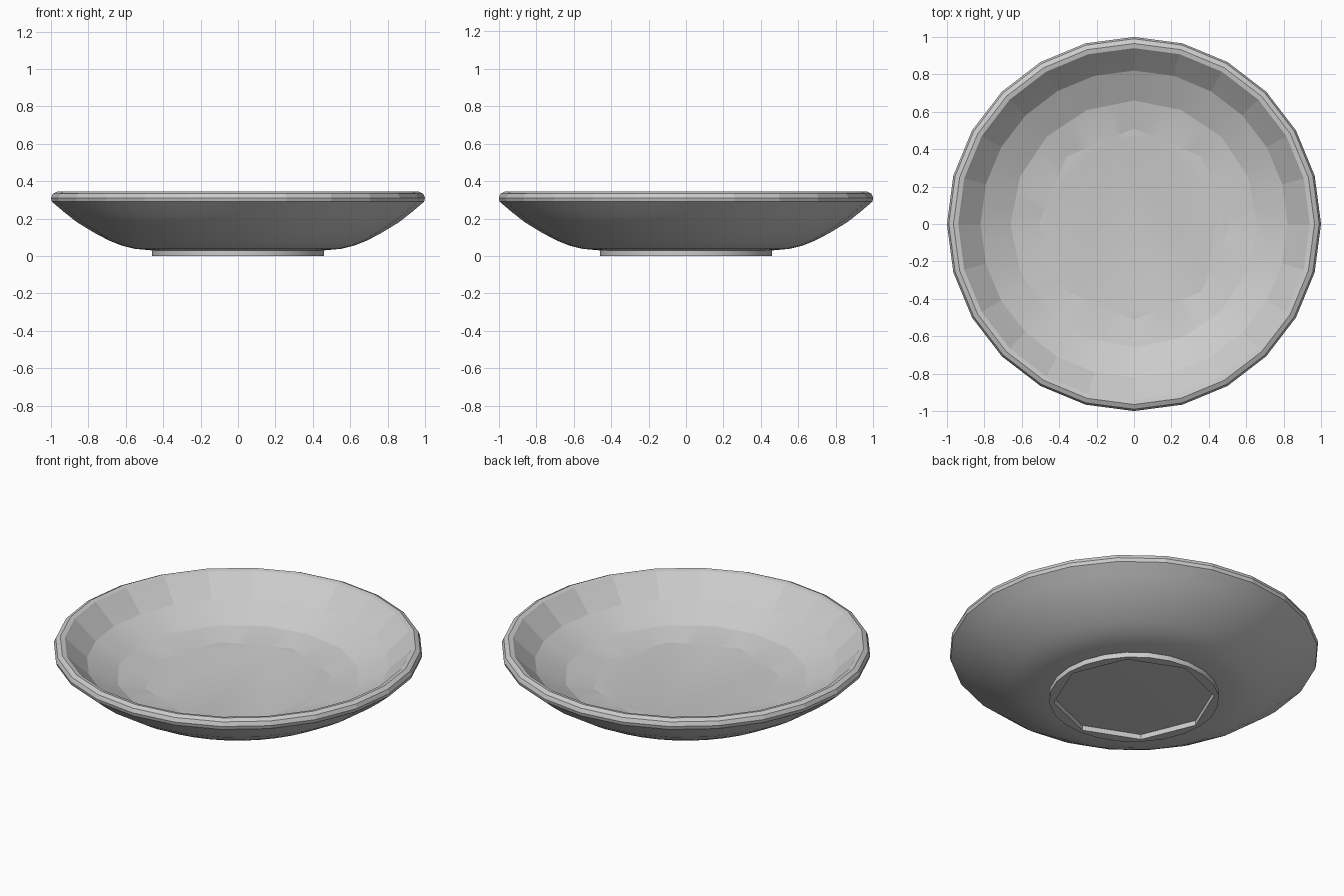
import bpy, bmesh
from math import pi, cos, sin, radians

if "Cube" in bpy.data.objects:
    bpy.data.objects.remove(bpy.data.objects["Cube"])

STEPS = 48

grey = bpy.data.materials.new("stone_grey")
grey.use_nodes = True
colour = (0.6, 0.6, 0.6, 1)
grey.diffuse_color = colour
grey.node_tree.nodes["Principled BSDF"].inputs["Base Color"].default_value = colour


def polygon_point(radius, z, sides, i):
    """Point on the outline of a regular polygon at step i of the turn."""
    a = 2 * pi * i / STEPS
    part = 2 * pi / sides
    r = radius * cos(part / 2) / cos(a % part - part / 2)
    return (r * cos(a), r * sin(a), z)


def turned(name, profile, smooth_angle, cap_start=False, cap_end=False, closed=False):
    """Stack polygon rings (radius, height, sides) into one surface."""
    bm = bmesh.new()
    rings = [[bm.verts.new(polygon_point(r, z, n, i)) for i in range(STEPS)]
             for r, z, n in profile]
    pairs = list(zip(rings, rings[1:]))
    if closed:
        pairs.append((rings[-1], rings[0]))
    for low, high in pairs:
        for i in range(STEPS):
            j = (i + 1) % STEPS
            bm.faces.new((low[i], low[j], high[j], high[i]))
    if cap_start:
        bm.faces.new(rings[0][::-1])
    if cap_end:
        bm.faces.new(rings[-1])
    bmesh.ops.recalc_face_normals(bm, faces=bm.faces)
    mesh = bpy.data.meshes.new(name)
    bm.to_mesh(mesh)
    bm.free()
    mesh.materials.append(grey)
    obj = bpy.data.objects.new(name, mesh)
    bpy.context.collection.objects.link(obj)
    bpy.ops.object.select_all(action="DESELECT")
    obj.select_set(True)
    bpy.context.view_layer.objects.active = obj
    bpy.ops.object.shade_smooth_by_angle(angle=radians(smooth_angle))
    return obj


# Dish: underside, rounded rim, then faceted inner wall down to the floor
turned("dish", [
    (0.46, 0.03, 48), (0.55, 0.038, 48), (0.62, 0.055, 48), (0.69, 0.083, 48),
    (0.77, 0.125, 24), (0.86, 0.18, 24), (0.93, 0.235, 24), (0.995, 0.29, 24),
    (1.0, 0.31, 24), (0.99, 0.333, 24), (0.965, 0.345, 24), (0.94, 0.34, 24),
    (0.92, 0.32, 24), (0.82, 0.225, 24), (0.66, 0.146, 16), (0.51, 0.115, 8),
], 10, cap_start=True, cap_end=True)

# Foot ring: round outside, eight-sided inside
turned("foot_ring", [
    (0.46, 0.035, 24), (0.46, 0.0, 24), (0.435, 0.0, 8), (0.435, 0.035, 8),
], 20, closed=True)
